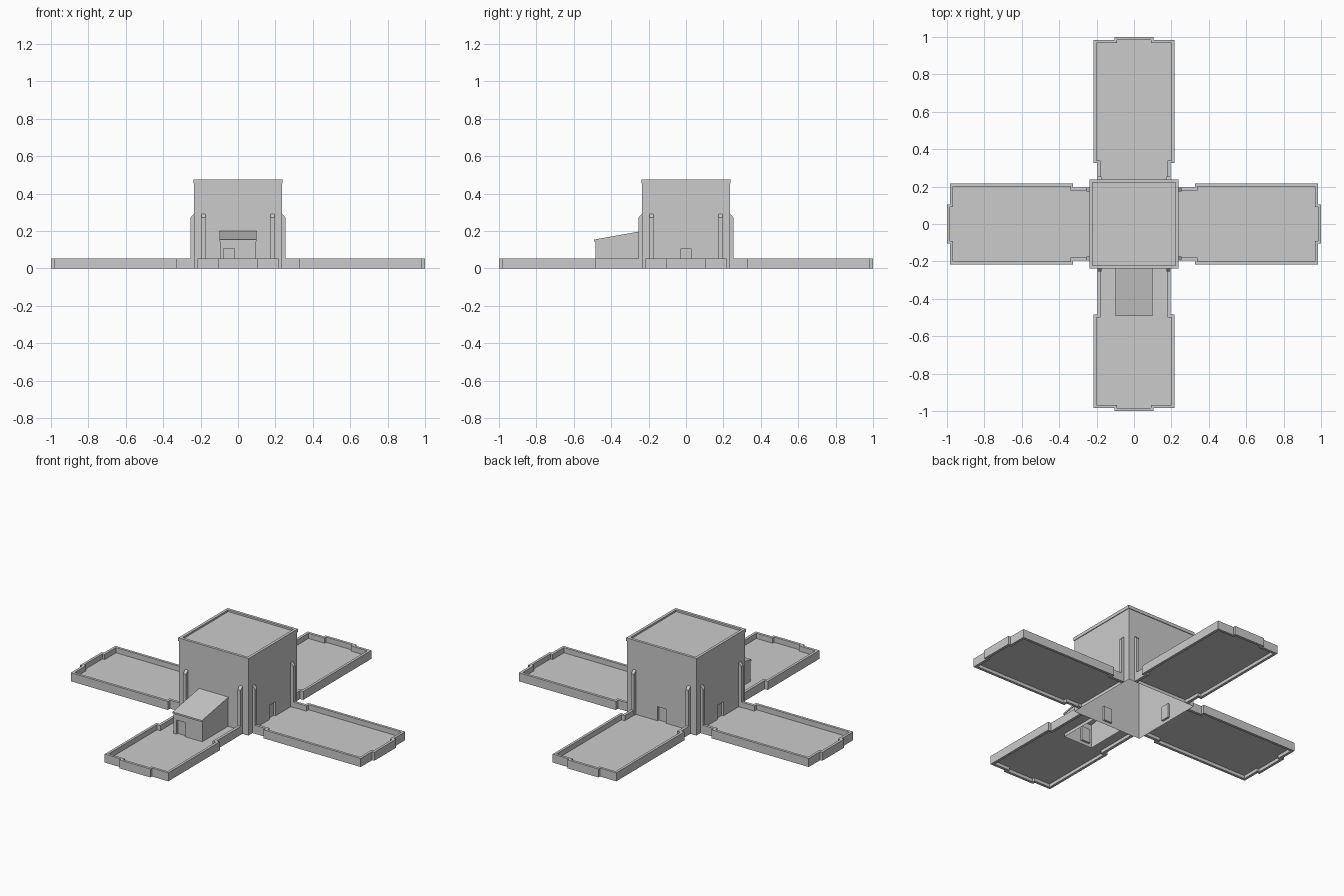
import bpy, bmesh
from math import pi
from mathutils import Vector

if "Cube" in bpy.data.objects:
    bpy.data.objects.remove(bpy.data.objects["Cube"])

FLOOR, RIM = 0.02, 0.052     # yard floor level and yard wall top
T = 0.235                    # tower half width
SIDES = ["front", "right", "back", "left"]


def make(name, verts, faces, turn=0, recalc=False):
    me = bpy.data.meshes.new(name)
    me.from_pydata([tuple(v) for v in verts], [], faces)
    if recalc:
        bm = bmesh.new()
        bm.from_mesh(me)
        bmesh.ops.recalc_face_normals(bm, faces=bm.faces)
        bm.to_mesh(me)
        bm.free()
    ob = bpy.data.objects.new(name, me)
    ob.rotation_euler.z = turn * pi / 2
    bpy.context.collection.objects.link(ob)
    return ob


def extrude(name, pts, vec, turn=0):
    """Closed solid: polygon pushed along a vector."""
    n = len(pts)
    verts = [Vector(p) for p in pts]
    verts += [v + Vector(vec) for v in verts]
    faces = [list(range(n)), list(range(n, 2 * n))]
    faces += [[i, (i + 1) % n, n + (i + 1) % n, n + i] for i in range(n)]
    return make(name, verts, faces, turn, True)


def door_wall(name, w, top, y, x0, x1, door_top, turn=0):
    """Front-facing wall with a shallow door recess."""
    xs, zs = [-w, x0, x1, w], [0, FLOOR, door_top, top]
    verts = [(x, y, z) for z in zs for x in xs]
    verts += [(verts[i][0], y + 0.012, verts[i][2]) for i in (5, 6, 10, 9)]
    faces = [[i + 4 * j, i + 1 + 4 * j, i + 5 + 4 * j, i + 4 + 4 * j]
             for j in range(3) for i in range(3) if (i, j) != (1, 1)]
    a, b = [5, 6, 10, 9], [16, 17, 18, 19]
    faces += [[a[k], a[(k + 1) % 4], b[(k + 1) % 4], b[k]] for k in range(4)]
    faces.append(b)
    return make(name, verts, faces, turn)


def both(half):
    """Half outline (width, distance) mirrored into a full one."""
    return half + [(-w, d) for w, d in reversed(half)]


for k, side in enumerate(SIDES):
    # tower wall with its door
    door_wall(side + "_tower_wall", T, 0.457, -T, -0.028, 0.028, 0.107, k)

    # two buttresses with sloped tops
    for s, tag in ((-1, "a"), (1, "b")):
        prof = [(-T, 0), (-0.253, 0), (-0.253, 0.273), (-T, 0.292)]
        extrude(f"{side}_buttress_{tag}",
                [(s * 0.185 - 0.01, y, z) for y, z in prof], (0.02, 0, 0), k)

    # yard wall: narrow neck, wide court, bump at the end
    neck = 0.485 if side == "front" else 0.325
    outer = [(0.195, T), (0.195, neck), (0.216, neck),
             (0.216, 0.985), (0.105, 0.985), (0.105, 1.0)]
    inner = [(0.178, T), (0.178, neck + 0.015), (0.2, neck + 0.015),
             (0.2, 0.969), (0.09, 0.969), (0.09, 0.984)]
    loop = both(outer) + both(inner)[::-1]
    extrude(side + "_yard_wall", [(w, -d, 0) for w, d in loop], (0, 0, RIM), k)

    # yard floor, open beneath the porch on the front
    ground = both(inner)[::-1]
    if side == "front":
        ground += [(0.097, T), (0.097, 0.485), (-0.097, 0.485), (-0.097, T)]
    floor = make(side + "_yard_floor", [(w, -d, FLOOR) for w, d in ground],
                 [list(range(len(ground)))], k)
    if floor.data.polygons[0].normal.z < 0:
        floor.data.flip_normals()

# cornice and sunken roof
rings = [(T, 0.455), (0.239, 0.455), (0.239, 0.475), (0.222, 0.475), (0.222, 0.464)]
verts = [(x * h, y * h, z) for h, z in rings
         for x, y in ((-1, -1), (1, -1), (1, 1), (-1, 1))]
faces = [[4 * r + i, 4 * r + (i + 1) % 4, 4 * r + 4 + (i + 1) % 4, 4 * r + 4 + i]
         for r in range(len(rings) - 1) for i in range(4)]
faces.append([16, 17, 18, 19])
make("tower_roof", verts, faces)

# lean-to porch: front wall, side walls, sloped roof slab
door_wall("porch_front_wall", 0.097, 0.147, -0.485, -0.077, -0.02, 0.107)
for s, tag in ((-1, "left"), (1, "right")):
    pts = [(-0.485, 0), (-T, 0), (-T, 0.192), (-0.485, 0.147)]
    make(f"porch_{tag}_wall", [(s * 0.097, y, z) for y, z in pts],
         [[0, 1, 2, 3] if s > 0 else [3, 2, 1, 0]])
roof = [(-0.492, 0.144), (-0.492, 0.154), (-T, 0.2), (-T, 0.19)]
extrude("porch_roof", [(-0.1, y, z) for y, z in roof], (0.2, 0, 0))
